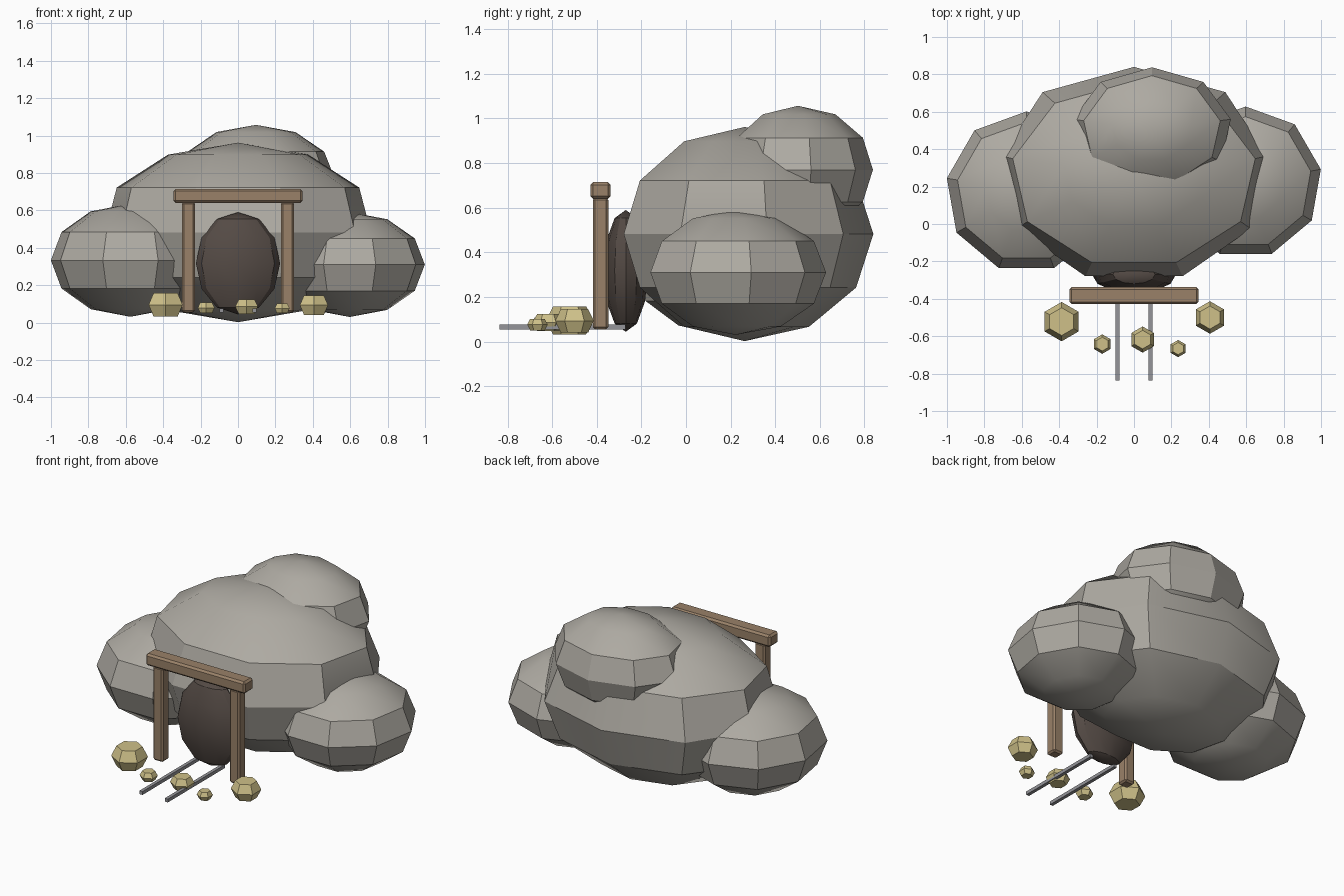
import bpy, bmesh
from mathutils import Matrix

if "Cube" in bpy.data.objects:
    bpy.data.objects.remove(bpy.data.objects["Cube"])


def material(name, rgb):
    m = bpy.data.materials.new(name)
    m.diffuse_color = (*rgb, 1)
    m.use_nodes = True
    m.node_tree.nodes["Principled BSDF"].inputs["Base Color"].default_value = m.diffuse_color
    return m


ROCK = material("rock_grey", (0.42, 0.40, 0.36))
DARK = material("dark_opening", (0.09, 0.07, 0.06))
WOOD = material("timber", (0.32, 0.22, 0.14))
STEEL = material("rail_steel", (0.30, 0.30, 0.32))
GOLD = material("gold_ore", (0.62, 0.53, 0.25))


def finish(name, bm, loc, mat, smooth=False):
    mesh = bpy.data.meshes.new(name)
    bm.to_mesh(mesh)
    bm.free()
    ob = bpy.data.objects.new(name, mesh)
    ob.location = loc
    mesh.materials.append(mat)
    bpy.context.collection.objects.link(ob)
    if smooth:
        bpy.ops.object.select_all(action='DESELECT')
        ob.select_set(True)
        bpy.context.view_layer.objects.active = ob
        bpy.ops.object.shade_smooth_by_angle(angle=0.5236)
    return ob


def boulder(name, loc, radii, mat=ROCK, segs=9, pinch=None):
    bm = bmesh.new()
    bmesh.ops.create_uvsphere(bm, u_segments=segs, v_segments=6, radius=1,
                              matrix=Matrix.Diagonal((*radii, 1)))
    if pinch:
        for v in bm.verts:
            if abs(v.co.x) > pinch:
                v.co.x *= 0.95
    return finish(name, bm, loc, mat, True)


def box(name, loc, size, mat, bevel=0):
    bm = bmesh.new()
    bmesh.ops.create_cube(bm, size=1, matrix=Matrix.Diagonal((*size, 1)))
    if bevel:
        bmesh.ops.bevel(bm, geom=bm.edges[:], offset=bevel, segments=1,
                        affect='EDGES')
    return finish(name, bm, loc, mat)


def nugget(name, loc, r, h):
    # six-sided sphere with its poles dissolved into flat hexagons
    bm = bmesh.new()
    bmesh.ops.create_uvsphere(bm, u_segments=6, v_segments=4, radius=1,
                              matrix=Matrix.Diagonal((r, r, h / 0.7071, 1)))
    poles = [v for v in bm.verts if abs(v.co.z) > h * 1.2]
    bmesh.ops.dissolve_verts(bm, verts=poles)
    return finish(name, bm, loc, GOLD)


# Rock mass
boulder("main_boulder", (0, 0.263, 0.482), (0.76, 0.577, 0.48), pinch=0.652)
boulder("left_boulder", (-0.575, 0.17, 0.333), (0.432, 0.432, 0.302))
boulder("right_boulder", (0.597, 0.222, 0.31), (0.408, 0.406, 0.28))
boulder("upper_boulder", (0.096, 0.502, 0.77), (0.428, 0.336, 0.287))

# Mine opening
boulder("tunnel_opening", (0, -0.27, 0.317), (0.225, 0.1, 0.273), DARK, 12)

# Timber frame
for side, s in (("left", -1), ("right", 1)):
    box(side + "_post", (s * 0.265, -0.383, 0.35), (0.07, 0.07, 0.59), WOOD, 0.01)
box("lintel_beam", (0, -0.383, 0.677), (0.69, 0.09, 0.075), WOOD, 0.012)

# Rails
for side, s in (("left", -1), ("right", 1)):
    box(side + "_rail", (s * 0.088, -0.553, 0.065), (0.021, 0.565, 0.021), STEEL)

# Ore nuggets: x, y, z, radius, half height
for i, (x, y, z, r, h) in enumerate([
        (-0.387, -0.522, 0.095, 0.105, 0.063),
        (0.406, -0.5, 0.093, 0.087, 0.052),
        (0.046, -0.618, 0.085, 0.07, 0.038),
        (-0.17, -0.642, 0.079, 0.052, 0.028),
        (0.236, -0.666, 0.076, 0.046, 0.026)]):
    nugget(f"ore_nugget_{i + 1}", (x, y, z), r, h)
